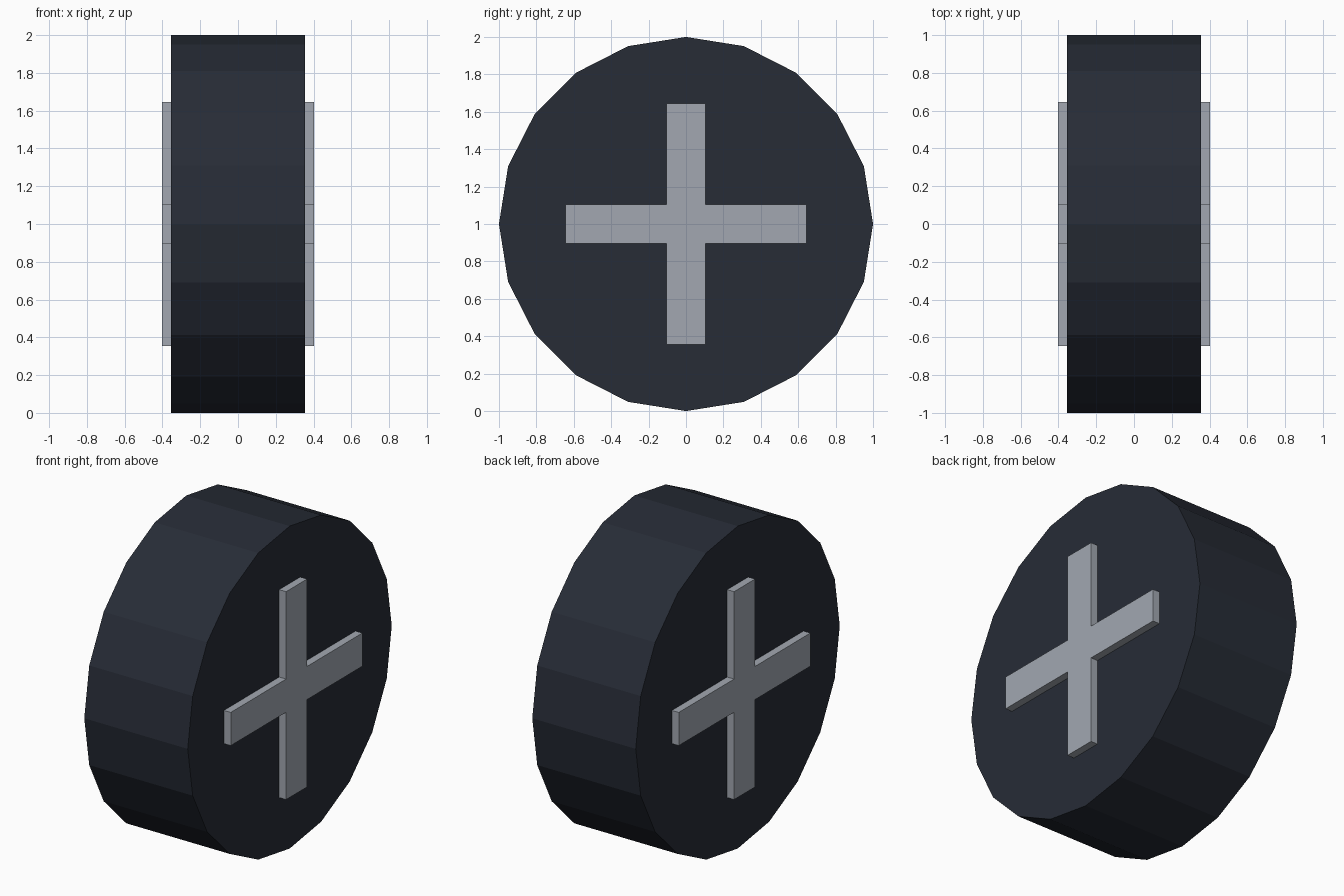
import bpy, bmesh
from math import cos, sin, pi

if "Cube" in bpy.data.objects:
    bpy.data.objects.remove(bpy.data.objects["Cube"])


def prism(name, profile, half_width, color):
    """Extrude a (y, z) outline symmetrically along x, centred at z = 1."""
    bm = bmesh.new()
    face = bm.faces.new([bm.verts.new((-half_width, y, z + 1)) for y, z in profile])
    side = bmesh.ops.extrude_face_region(bm, geom=[face], use_keep_orig=True)
    verts = [g for g in side["geom"] if isinstance(g, bmesh.types.BMVert)]
    bmesh.ops.translate(bm, verts=verts, vec=(2 * half_width, 0, 0))
    bmesh.ops.recalc_face_normals(bm, faces=bm.faces)
    mesh = bpy.data.meshes.new(name)
    bm.to_mesh(mesh)
    bm.free()
    mat = bpy.data.materials.new(name + "_material")
    mat.diffuse_color = color
    mat.use_nodes = True
    mat.node_tree.nodes["Principled BSDF"].inputs["Base Color"].default_value = mat.diffuse_color
    mesh.materials.append(mat)
    obj = bpy.data.objects.new(name, mesh)
    bpy.context.collection.objects.link(obj)
    return obj


# Tyre: flat-sided 20-gon
SIDES = 20
tyre_outline = [(cos(2 * pi * i / SIDES), sin(2 * pi * i / SIDES)) for i in range(SIDES)]
prism("tyre", tyre_outline, 0.355, (0.02, 0.025, 0.037, 1))

# Cross-shaped hub: one arm turned four times, passing through the tyre
L, W = 0.645, 0.103
cross_outline = []
for c, s in ((1, 0), (0, 1), (-1, 0), (0, -1)):
    for y, z in ((L, -W), (L, W), (W, W)):
        cross_outline.append((y * c - z * s, y * s + z * c))
prism("hub_cross", cross_outline, 0.402, (0.36, 0.39, 0.44, 1))
